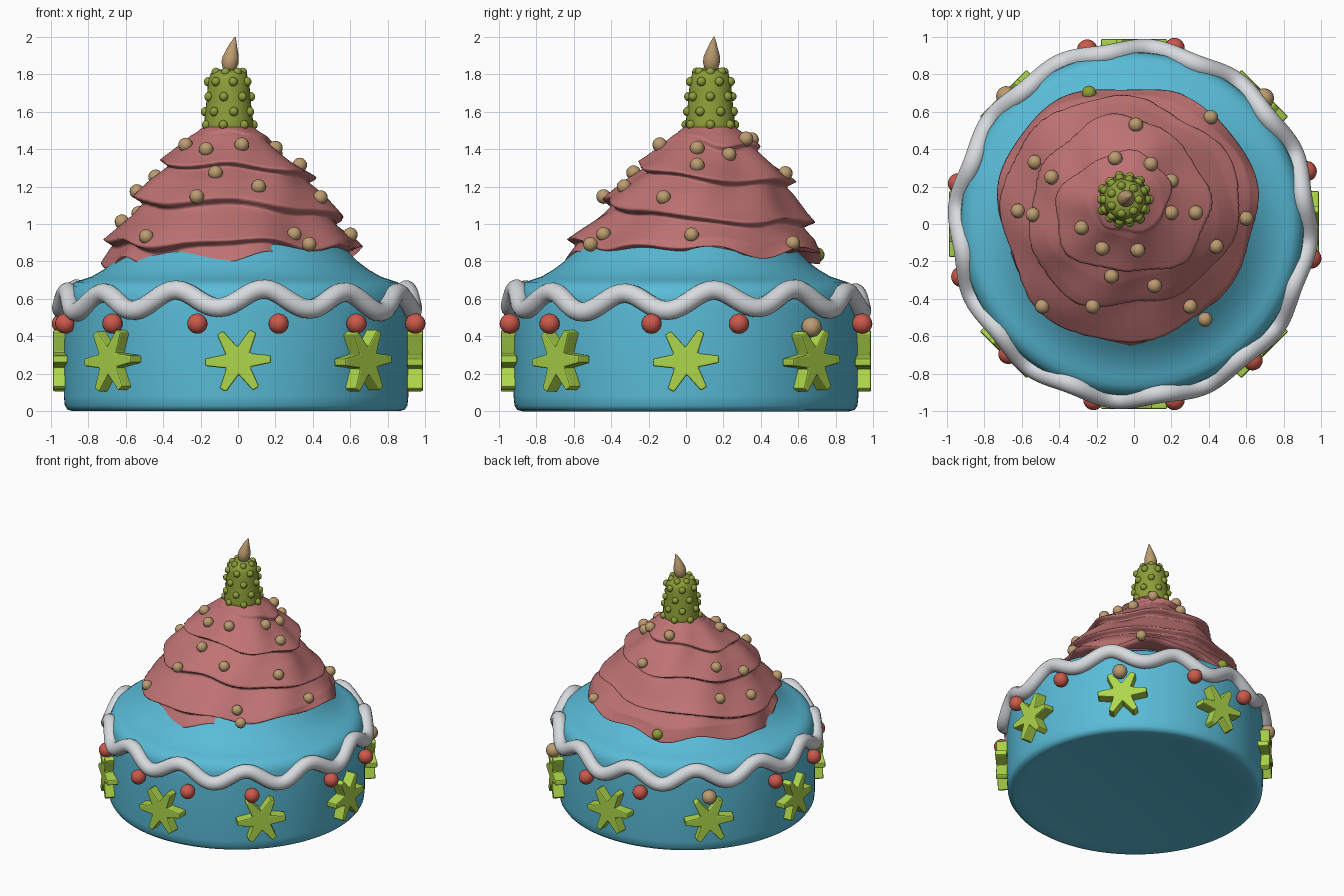
import bpy, bmesh, math, random
from math import sin, cos, pi, radians, tau
from mathutils import Vector, Matrix
from mathutils.bvhtree import BVHTree

if "Cube" in bpy.data.objects:
    bpy.data.objects.remove(bpy.data.objects["Cube"], do_unlink=True)
random.seed(4)


def material(name, r, g, b):
    m = bpy.data.materials.new(name)
    m.use_nodes = True
    m.diffuse_color = (r, g, b, 1)
    node = m.node_tree.nodes["Principled BSDF"]
    node.inputs["Base Color"].default_value = (r, g, b, 1)
    node.inputs["Roughness"].default_value = 0.7
    return m


blue = material("blue_icing", .10, .50, .68)
pink = material("pink_frosting", .52, .17, .17)
white = material("white_piping", .68, .71, .73)
red = material("red_candy", .60, .10, .07)
lime = material("lime_star", .42, .68, .07)
olive = material("olive_candle", .27, .34, .04)
tan = material("tan_candy", .50, .33, .16)
mauve = material("mauve_drip", .38, .27, .32)
amber = material("amber_drip", .50, .30, .09)


def finish(name, bm, mats, smooth=True):
    bmesh.ops.recalc_face_normals(bm, faces=bm.faces)
    me = bpy.data.meshes.new(name)
    for f in bm.faces:
        f.smooth = smooth
    bm.to_mesh(me)
    for m in mats:
        me.materials.append(m)
    ob = bpy.data.objects.new(name, me)
    bpy.context.collection.objects.link(ob)
    return ob


def loft(rings):
    """Skin a stack of closed rings and cap both ends."""
    bm = bmesh.new()
    rows = [[bm.verts.new(p) for p in ring] for ring in rings]
    n = len(rows[0])
    for a, b in zip(rows, rows[1:]):
        for j in range(n):
            k = (j + 1) % n
            bm.faces.new((a[j], a[k], b[k], b[j]))
    bm.faces.new(rows[0][::-1])
    bm.faces.new(rows[-1])
    return bm


def lathe(profile, cx, cy, n=64, lean=(0, 0)):
    z0, z1 = profile[0][1], profile[-1][1]
    rings = []
    for r, z in profile:
        s = ((z - z0) / (z1 - z0)) ** 2
        rings.append([(cx + lean[0] * s + r * cos(tau * j / n),
                       cy + lean[1] * s + r * sin(tau * j / n), z) for j in range(n)])
    return loft(rings)


def ball(bm, matrix, index=0, detail=14):
    res = bmesh.ops.create_uvsphere(bm, u_segments=detail, v_segments=detail // 2 + 2,
                                    radius=1, matrix=matrix)
    for f in {f for v in res["verts"] for f in v.link_faces}:
        f.material_index = index


def placed(p, r):
    return Matrix.Translation(p) @ Matrix.Scale(r, 4)


def interp(points, t):
    x = t * (len(points) - 1)
    i = min(int(x), len(points) - 2)
    return points[i].lerp(points[i + 1], x - i)


# Cake drum with a shoulder and sloping top
bm = lathe([(.80, .012), (.87, 0), (.9, .008), (.915, .03), (.92, .08), (.92, .55), (.915, .62),
            (.895, .665), (.86, .69), (.82, .703), (.77, .72), (.71, .755), (.65, .80),
            (.58, .87), (.5, .94), (.1, .96)], -.01, 0, 96)
cake_tree = BVHTree.FromBMesh(bm)
finish("cake_drum", bm, [blue])

# Swirled frosting mound: spiral layers that overhang, with a wavy hem
curve = [Vector(p) for p in ((.67, .82), (.655, .90), (.60, .98), (.54, 1.06), (.48, 1.16),
                             (.425, 1.24), (.36, 1.31), (.28, 1.39), (.20, 1.47), (.13, 1.52))]
rings, rows, cols = [], 90, 144
for i in range(rows + 1):
    t = i / rows
    r0, z0 = interp(curve, t)
    ring = []
    for j in range(cols):
        a = tau * j / cols
        wob = .022 * sin(3 * a + 5 * t) + .012 * sin(7 * a - 9 * t)
        f = (3.6 * t + a / tau + .10 * sin(2 * a + 1) + .05 * sin(5 * a)) % 1
        step = f / .14 if f < .14 else (1 - f) / .86
        hem = (1 - t) ** 6
        r = r0 + (wob + .075 * (step - .5)) * min(1, 3 * (1 - t))
        z = z0 + hem * (.02 * sin(9 * a) + .02 * sin(5 * a + 2) + .035 * cos(a - .4))
        ring.append((-.05 + r * cos(a), .05 + .08 * t + r * sin(a), z))
    rings.append(ring)
inner = [(-.05 + (x + .05) * .86, .05 + (y - .05) * .86, z + .01) for x, y, z in rings[0]]
bm = loft([inner] + rings)
frost_tree = BVHTree.FromBMesh(bm)
finish("frosting_swirl", bm, [pink])

# Melting drips along the hem, laid flat on the slope
bm = bmesh.new()
count = 44
for i in range(count):
    a = tau * (i + random.uniform(-.3, .3)) / count
    r = random.uniform(.63, .70)
    hit, nor, _, _ = cake_tree.ray_cast(Vector((-.04 + r * cos(a), .04 + r * sin(a), 2)),
                                        Vector((0, 0, -1)))
    side = nor.cross(Vector((0, 0, 1))).normalized()
    basis = Matrix((side, nor.cross(side), nor)).transposed().to_4x4()
    size = Matrix.Diagonal((random.uniform(.025, .055), random.uniform(.06, .10), .022, 1))
    ball(bm, Matrix.Translation(hit) @ basis @ size, random.choice((0, 1, 1, 2, 2)))
finish("frosting_drips", bm, [pink, mauve, amber])

# Wavy piping rope around the shoulder
rings, n, m = [], 192, 14
bm = bmesh.new()
path = []
for i in range(n):
    a = tau * i / n
    wave = cos(12 * (a + radians(81)))
    r = .928 - .012 * wave
    path.append(Vector((-.005 + r * cos(a), r * sin(a), .592 + .05 * wave + .012 * sin(3 * a))))
for i in range(n):
    tangent = (path[(i + 1) % n] - path[i - 1]).normalized()
    out = Vector((path[i].x, path[i].y, 0)).normalized()
    up = tangent.cross(out).normalized()
    out = up.cross(tangent)
    rings.append([bm.verts.new(path[i] + .052 * (out * cos(tau * k / m) + up * sin(tau * k / m)))
                  for k in range(m)])
for i in range(n):
    a, b = rings[i], rings[(i + 1) % n]
    for k in range(m):
        q = (k + 1) % m
        bm.faces.new((a[k], a[q], b[q], b[k]))
finish("piping_rope", bm, [white])

# Candy balls hanging under the piping
bm = bmesh.new()
for deg in (17, 44, 77, 105, 135, 167, 197, 226, 257, 283, 311, 349):
    a = radians(deg)
    is_tan = deg in (44, 135)
    p = Vector((.965 * cos(a), .965 * sin(a), .45 if is_tan else .468))
    ball(bm, placed(p, .054), int(is_tan), 20)
finish("hanging_candies", bm, [red, tan])

# Six-pointed stars around the wall
for s in range(8):
    bm = bmesh.new()
    pts = []
    for k in range(24):
        # Each arm has a blunt tip and each valley a single corner
        arm, part = divmod(k, 4)
        ang = arm * pi / 3 + (-.11, .11, pi / 6, None)[part] if part < 3 else None
        if ang is not None:
            r = .075 if part == 2 else .178
            pts.append(bm.verts.new((r * cos(ang + .05), r * sin(ang + .05), 0)))
    face = bm.faces.new(pts)
    ext = bmesh.ops.extrude_face_region(bm, geom=[face])
    top = [v for v in ext["geom"] if isinstance(v, bmesh.types.BMVert)]
    bmesh.ops.translate(bm, verts=top, vec=(0, 0, .085))
    turn = Matrix.Rotation(s * pi / 4, 4, "Z") @ Matrix.Translation((0, -.903, .27))
    bm.transform(turn @ Matrix.Rotation(pi / 2, 4, "X"))
    star = finish("wall_star_%d" % (s + 1), bm, [lime], False)
    bev = star.modifiers.new("soft_edges", "BEVEL")
    bev.width, bev.segments = .008, 2

# Sprinkle balls resting on the frosting
bm = bmesh.new()
spots = [(.01, .53), (.41, .57), (-.53, .33), (-.44, .25), (-.10, .35), (.09, .32), (.20, .23),
         (-.62, .07), (-.54, .05), (.20, .06), (.33, .06), (.60, .03), (-.28, -.02),
         (-.17, -.13), (.02, -.14), (.44, -.12), (-.12, -.28), (.11, -.33), (-.49, -.44),
         (-.22, -.44), (.30, -.44), (.38, -.51), (-.24, .70)]
for i, (x, y) in enumerate(spots):
    down, start = Vector((0, 0, -1)), Vector((x, y, 2))
    hit = frost_tree.ray_cast(start, down)[0]
    if hit is None or hit.z < .8:
        hit = Vector((x, y, .88))
    ball(bm, placed(hit + Vector((0, 0, .012)), .039), int(i == len(spots) - 1), 16)
finish("sprinkle_balls", bm, [tan, olive])

# Knobbly candle
cx, cy = -.05, .13
finish("candle", lathe([(.135, 1.46), (.132, 1.54), (.122, 1.62), (.113, 1.72), (.108, 1.77),
                        (.095, 1.805), (.07, 1.822), (.02, 1.828)], cx, cy, 32), [olive])
bm = bmesh.new()
for row, (z, r) in enumerate(((1.53, .132), (1.60, .125), (1.68, .118), (1.76, .109), (1.81, .075))):
    for k in range(7):
        a = tau * (k + .5 * (row % 2)) / 7
        ball(bm, placed((cx + r * cos(a), cy + r * sin(a), z), .025), 0, 10)
finish("candle_knobs", bm, [olive])

# Teardrop flame
finish("flame", lathe([(.022, 1.81), (.038, 1.835), (.046, 1.865), (.043, 1.895), (.031, 1.93),
                       (.018, 1.965), (.007, 1.99), (.002, 2.0)], -.045, .135, 24, (.03, .015)), [tan])
